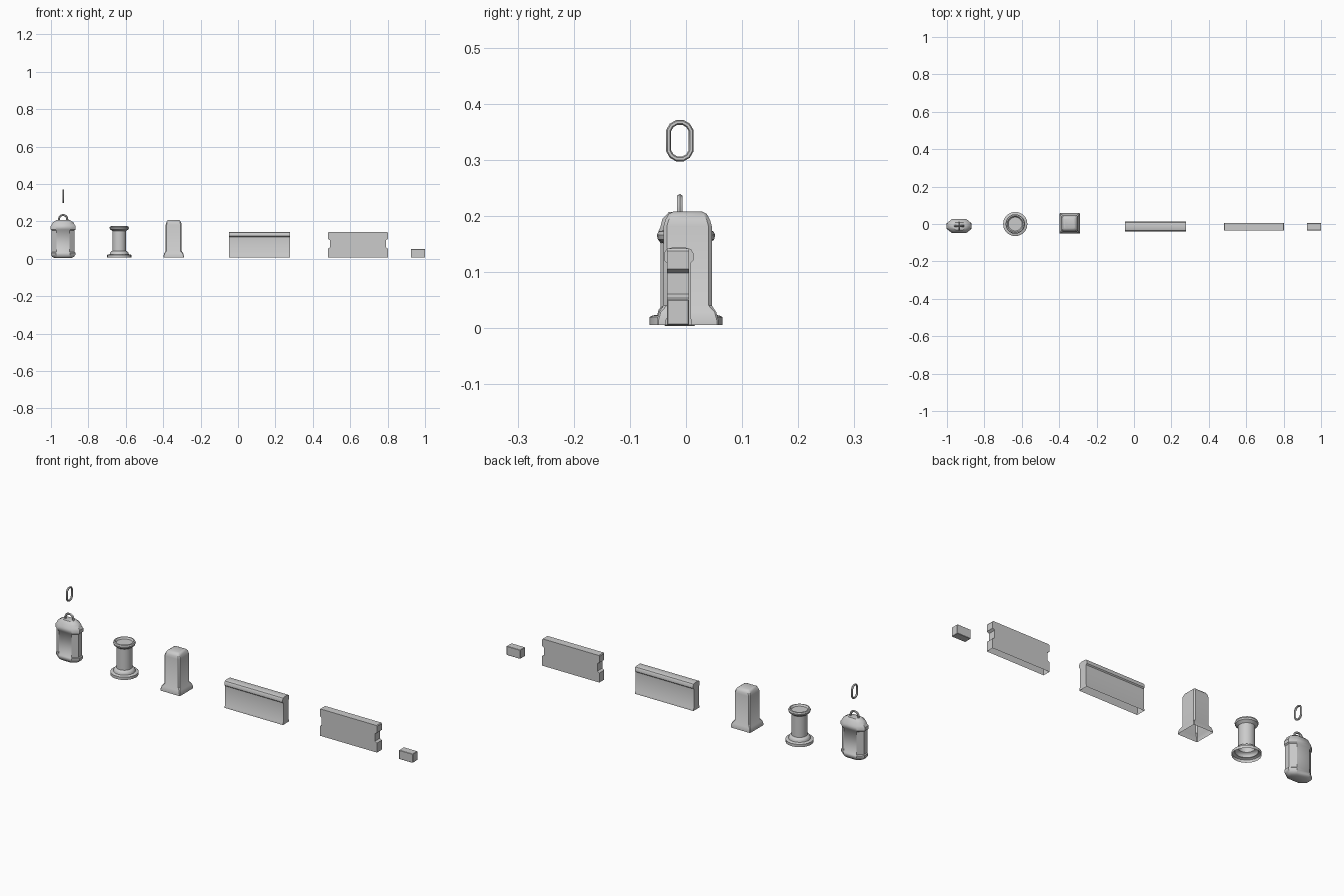
import bpy, bmesh
from math import cos, sin, pi, radians

if "Cube" in bpy.data.objects:
    bpy.data.objects.remove(bpy.data.objects["Cube"])


def finish(name, bm, smooth=35):
    bmesh.ops.recalc_face_normals(bm, faces=bm.faces)
    me = bpy.data.meshes.new(name)
    bm.to_mesh(me)
    bm.free()
    ob = bpy.data.objects.new(name, me)
    bpy.context.collection.objects.link(ob)
    bpy.ops.object.select_all(action='DESELECT')
    ob.select_set(True)
    bpy.context.view_layer.objects.active = ob
    bpy.ops.object.shade_smooth_by_angle(angle=radians(smooth))
    return ob


def loft(name, rings, bottom=True, top=True, closed=False):
    """Skin a list of equal-length point rings."""
    bm = bmesh.new()
    vs = [[bm.verts.new(p) for p in r] for r in rings]
    n = len(vs[0])
    pairs = list(zip(vs, vs[1:]))
    if closed:
        pairs.append((vs[-1], vs[0]))
    for a, b in pairs:
        for i in range(n):
            j = (i + 1) % n
            bm.faces.new((a[i], a[j], b[j], b[i]))
    if bottom and not closed:
        bm.faces.new(vs[0])
    if top and not closed:
        bm.faces.new(vs[-1])
    return finish(name, bm)


def square(cx, cy, h, z, c):
    pts = []
    for sx, sy in ((1, 1), (-1, 1), (-1, -1), (1, -1)):
        a, b = (h, h - c), (h - c, h)
        for u, v in ((a, b) if sx * sy > 0 else (b, a)):
            pts.append((cx + sx * u, cy + sy * v, z))
    return pts


# Lantern-shaped weight: elongated octagon plan
LX, LY = -0.935, -0.011
plan = [(.064, .014), (.036, .036), (-.036, .036), (-.064, .014),
        (-.064, -.014), (-.036, -.036), (.036, -.036), (.064, -.014)]
prof = [(.70, .004), (.90, .010), (1.03, .022), (1.03, .032), (.96, .036),
        (.96, .152), (1.05, .157), (1.05, .174), (.97, .180), (.86, .195), (.55, .207)]
loft("lantern_body", [[(LX + x * s, LY + y * s, z) for x, y in plan] for s, z in prof])


# Carrying loop on the lid
def ring_section(c, d, r, n=6):
    # c: centre, d: outward direction in the loop plane, side axis is perpendicular to it
    side = (0, 1, 0) if abs(d[1]) < 1e-6 and abs(d[0]) > 1e-6 or d[1] == 0 else (1, 0, 0)
    return [tuple(c[k] + r * (cos(2 * pi * i / n) * d[k] + sin(2 * pi * i / n) * side[k])
                  for k in range(3)) for i in range(n)]


secs = []
for i in range(9):
    a = pi * i / 8
    d = (cos(a), 0, sin(a))
    secs.append(ring_section((LX + .022 * d[0], LY, .212 + .022 * d[2]), d, .0055))
secs.insert(0, [(x, y, .200) for x, y, z in secs[0]])
secs.append([(x, y, .200) for x, y, z in secs[-1]])
loft("lid_loop", secs)

# Separate chain link floating above
secs = []
for i in range(12):
    a = 2 * pi * (i + .5) / 12
    zc = .3345 + (.0125 if sin(a) > 0 else -.0125)
    c, s = cos(a), sin(a)
    secs.append([(LX + .005 * sin(2 * pi * k / 6),
                  LY + c * (.0208 + .0045 * cos(2 * pi * k / 6)),
                  zc + s * (.0208 + .0045 * cos(2 * pi * k / 6))) for k in range(6)])
loft("chain_link", secs, closed=True)

# Round bollard, open underneath
prof = [(.065, .006), (.065, .020), (.060, .023), (.051, .024), (.049, .033), (.045, .038),
        (.037, .042), (.037, .148), (.043, .153), (.050, .158), (.052, .166), (.049, .173),
        (.043, .174), (.037, .166)]
loft("round_bollard", [[(-.635 + r * cos(2 * pi * i / 20), r * sin(2 * pi * i / 20), z)
                        for i in range(20)] for r, z in prof], bottom=False)

# Square post with flared foot, open underneath
prof = [(.055, .006), (.055, .014), (.051, .029), (.043, .041), (.043, .182),
        (.040, .193), (.034, .204), (.026, .208)]
loft("square_post", [square(-.344, .003, h, z, .003 if h > .045 else .006)
                     for h, z in prof], bottom=False)

# Coped wall section: one profile run along x, underside open
half = [(.024, .006), (.024, .014), (.021, .019), (.021, .116),
        (.026, .121), (.026, .134), (.022, .141), (.012, .144)]
WY = -.013
outline = [(WY + y, z) for y, z in half] + [(WY - y, z) for y, z in reversed(half)]
wall = loft("coped_wall", [[(x, y, z) for y, z in outline] for x in (-.049, .277)])
bm = bmesh.new()
bm.from_mesh(wall.data)
low = [f for f in bm.faces if all(v.co.z < .008 for v in f.verts)]
bmesh.ops.delete(bm, geom=low, context='FACES')
bm.to_mesh(wall.data)
bm.free()

# Flat panel with a notch in each end, underside open
side = [(.160, .006), (.160, .054), (.149, .061), (.149, .099), (.160, .106),
        (.160, .138), (.157, .142)]
outline = [(.641 + x, z) for x, z in side] + [(.641 - x, z) for x, z in reversed(side)]
panel = loft("notched_panel", [[(x, y, z) for x, z in outline] for y in (-.034, .005)])
bm = bmesh.new()
bm.from_mesh(panel.data)
low = [f for f in bm.faces if all(v.co.z < .008 for v in f.verts)]
bmesh.ops.delete(bm, geom=low, context='FACES')
bm.to_mesh(panel.data)
bm.free()

# Small block
bm = bmesh.new()
bmesh.ops.create_cube(bm, size=1)
for v in bm.verts:
    v.co = (.962 + v.co.x * .076, -.0145 + v.co.y * .039, .029 + v.co.z * .045)
bmesh.ops.bevel(bm, geom=bm.edges[:], offset=.0015, segments=1, affect='EDGES')
finish("small_block", bm)
